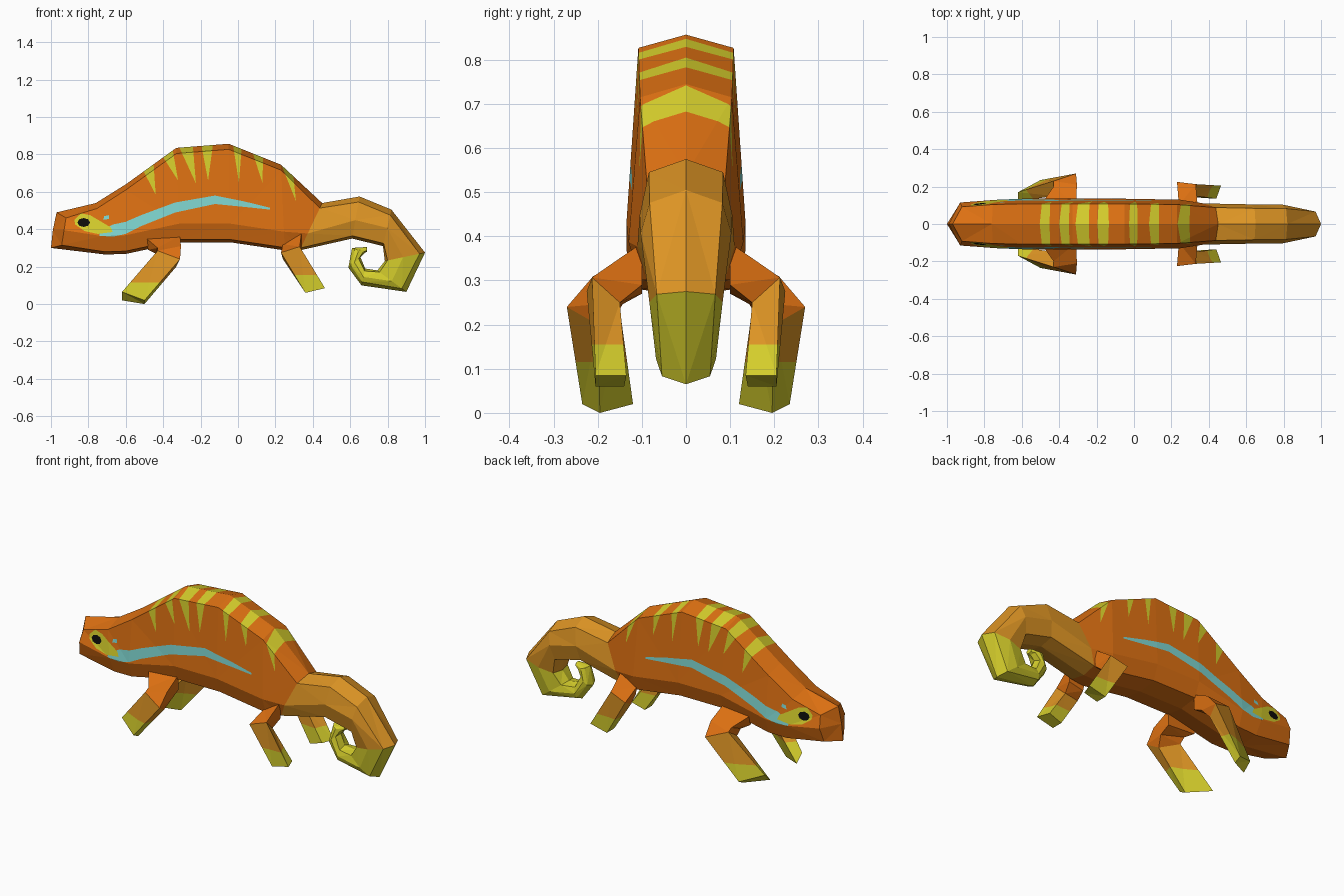
import bpy, bmesh, math
from mathutils import Vector

if "Cube" in bpy.data.objects:
    bpy.data.objects.remove(bpy.data.objects["Cube"])

COLOURS = [("orange", (0.72, 0.162, 0.006)), ("amber", (0.73, 0.30, 0.018)),
           ("yellow", (0.67, 0.62, 0.025)), ("turquoise", (0.21, 0.66, 0.62)),
           ("black", (0.004, 0.004, 0.003))]
MATS = []
for name, col in COLOURS:
    m = bpy.data.materials.new(name)
    m.diffuse_color = (*col, 1)
    m.use_nodes = True
    m.node_tree.nodes["Principled BSDF"].inputs["Base Color"].default_value = m.diffuse_color
    MATS.append(m)
ORANGE, AMBER, YELLOW, TURQUOISE, BLACK = range(5)


def loft(rings, colour_of, pole=None):
    """Skin closed rings; colour_of(segment) gives the material."""
    bm = bmesh.new()
    vr = [[bm.verts.new(p) for p in r] for r in rings]
    n = len(vr[0])
    for i in range(len(vr) - 1):
        for j in range(n):
            k = (j + 1) % n
            f = bm.faces.new((vr[i][j], vr[i][k], vr[i + 1][k], vr[i + 1][j]))
            f.material_index = colour_of(i)
    if pole:
        c = bm.verts.new(pole)
        for j in range(n):
            bm.faces.new((vr[0][j], vr[0][(j + 1) % n], c))
    else:
        bm.faces.new(vr[0])
    bm.faces.new(vr[-1]).material_index = colour_of(len(vr) - 2)
    bmesh.ops.triangulate(bm, faces=bm.faces[:])
    bmesh.ops.recalc_face_normals(bm, faces=bm.faces[:])
    return bm


def paint(bm, poly, mat):
    """Cut a convex x-z outline through the mesh and colour the faces inside it."""
    pts = [Vector((x, 0, z)) for x, z in poly]
    mid = sum(pts, Vector()) / len(pts)
    planes = []

    def inside():
        return [f for f in bm.faces
                if all((f.calc_center_median() - p).dot(n) > 0 for p, n in planes)]
    for a, b in zip(pts, pts[1:] + pts[:1]):
        d = b - a
        n = Vector((-d.z, 0, d.x)).normalized()
        if (mid - a).dot(n) < 0:
            n = -n
        faces = inside()
        geom = set(faces)
        for f in faces:
            geom.update(f.edges)
            geom.update(f.verts)
        bmesh.ops.bisect_plane(bm, geom=list(geom), dist=1e-5, plane_co=a, plane_no=n)
        planes.append((a, n))
    for f in inside():
        f.material_index = mat


def finish(bm, name):
    me = bpy.data.meshes.new(name)
    bm.to_mesh(me)
    bm.free()
    for m in MATS:
        me.materials.append(m)
    ob = bpy.data.objects.new(name, me)
    bpy.context.collection.objects.link(ob)


# Body and curled tail: back x, z, belly x, z, half width
STATIONS = [
    (-.97, .49, -1, .30, .115), (-.76, .54, -.71, .265, .13), (-.60, .64, -.60, .268, .135),
    (-.33, .835, -.31, .33, .135), (-.05, .857, -.04, .33, .135), (.23, .745, .25, .287, .13),
    (.45, .54, .33, .287, .11), (.65, .575, .61, .35, .105), (.82, .505, .775, .31, .103),
    (1.0, .275, .785, .23, .083), (.90, .065, .745, .18, .068), (.66, .10, .68, .19, .055),
    (.59, .195, .655, .25, .045), (.61, .30, .68, .275, .035), (.69, .305, .69, .28, .02)]
rings = []
for i, (xt, zt, xb, zb, w) in enumerate(STATIONS):
    top, bot = Vector((xt, 0, zt)), Vector((xb, 0, zb))
    size = (top - bot).length
    half = [(0, 0), (.8 * w, min(.03 / size, .2)), (w, 1 - min(.1 / size, .5)),
            (.8 * w, 1 - min(.015 / size, .15)), (0, 1)]
    ring = []
    for y, t in half + [(-y, t) for y, t in half[3:0:-1]]:
        p = top.lerp(bot, t)
        p.y = y
        if i == 0 and y:      # snout comes to a blunt wedge
            p.x += .055
        ring.append(p)
    rings.append(ring)
body = loft(rings, lambda i: ORANGE if i < 6 else AMBER if i < 9 else YELLOW,
            pole=(-.99, 0, .395))

# Tapering stripes over the back: left x, right x, top z, tip x, tip z
for xl, xr, zt, tx, tz in [
        (-.515, -.45, .73, -.44, .585), (-.41, -.345, .80, -.32, .66),
        (-.31, -.24, .83, -.225, .645), (-.195, -.135, .845, -.16, .66),
        (-.025, .02, .84, .005, .65), (.085, .135, .79, .13, .65),
        (.25, .295, .70, .31, .55)]:
    paint(body, [(tx, tz)] + [(tx + 1.3 * (x - tx), tz + 1.3 * (zt - tz)) for x in (xl, xr)], YELLOW)

# Turquoise flank band: x, upper z, lower z
BAND = [(-.74, .385, .365), (-.67, .425, .36), (-.60, .44, .375), (-.524, .473, .414),
        (-.337, .543, .489), (-.123, .58, .535), (.037, .548, .519), (.171, .515, .505)]
for (x0, u0, l0), (x1, u1, l1) in zip(BAND, BAND[1:]):
    paint(body, [(x0, u0), (x1, u1), (x1, l1), (x0, l0)], TURQUOISE)
paint(body, [(-.72, .45), (-.69, .455), (-.69, .475), (-.715, .47)], TURQUOISE)

# Eye patch and pupil
paint(body, [(-.875, .45), (-.84, .485), (-.79, .475), (-.68, .41), (-.67, .385),
             (-.75, .375), (-.82, .39), (-.87, .425)], YELLOW)
paint(body, [(-.825 + .034 * math.cos(a * math.pi / 4), .436 + .024 * math.sin(a * math.pi / 4))
             for a in range(8)], BLACK)
finish(body, "body_and_tail")

# Legs: four-cornered rings from the body outwards, mirrored in y
FRONT = [
    [(-.50, .10, .36), (-.31, .10, .365), (-.31, .10, .28), (-.48, .10, .29)],
    [(-.43, .20, .30), (-.305, .21, .31), (-.31, .16, .25), (-.44, .13, .27)],
    [(-.43, .23, .285), (-.31, .27, .24), (-.33, .20, .20), (-.43, .15, .235)],
    [(-.62, .17, .065), (-.50, .235, .02), (-.50, .195, 0), (-.62, .12, .02)]]
HIND = [
    [(.24, .10, .32), (.34, .10, .385), (.34, .10, .29), (.25, .10, .27)],
    [(.23, .225, .275), (.33, .213, .307), (.325, .15, .25), (.24, .155, .24)],
    [(.36, .205, .06), (.465, .205, .085), (.44, .135, .085), (.36, .14, .06)]]
for name, leg, bend, foot in (("front_leg", FRONT, 2, .115), ("hind_leg", HIND, 1, .155)):
    for side, s in (("left", 1), ("right", -1)):
        bm = loft([[(x, s * y, z) for x, y, z in r] for r in leg],
                  lambda i: AMBER if i >= bend else ORANGE)
        paint(bm, [(-2, -1), (2, -1), (2, foot), (-2, foot)], YELLOW)
        finish(bm, f"{name}_{side}")
